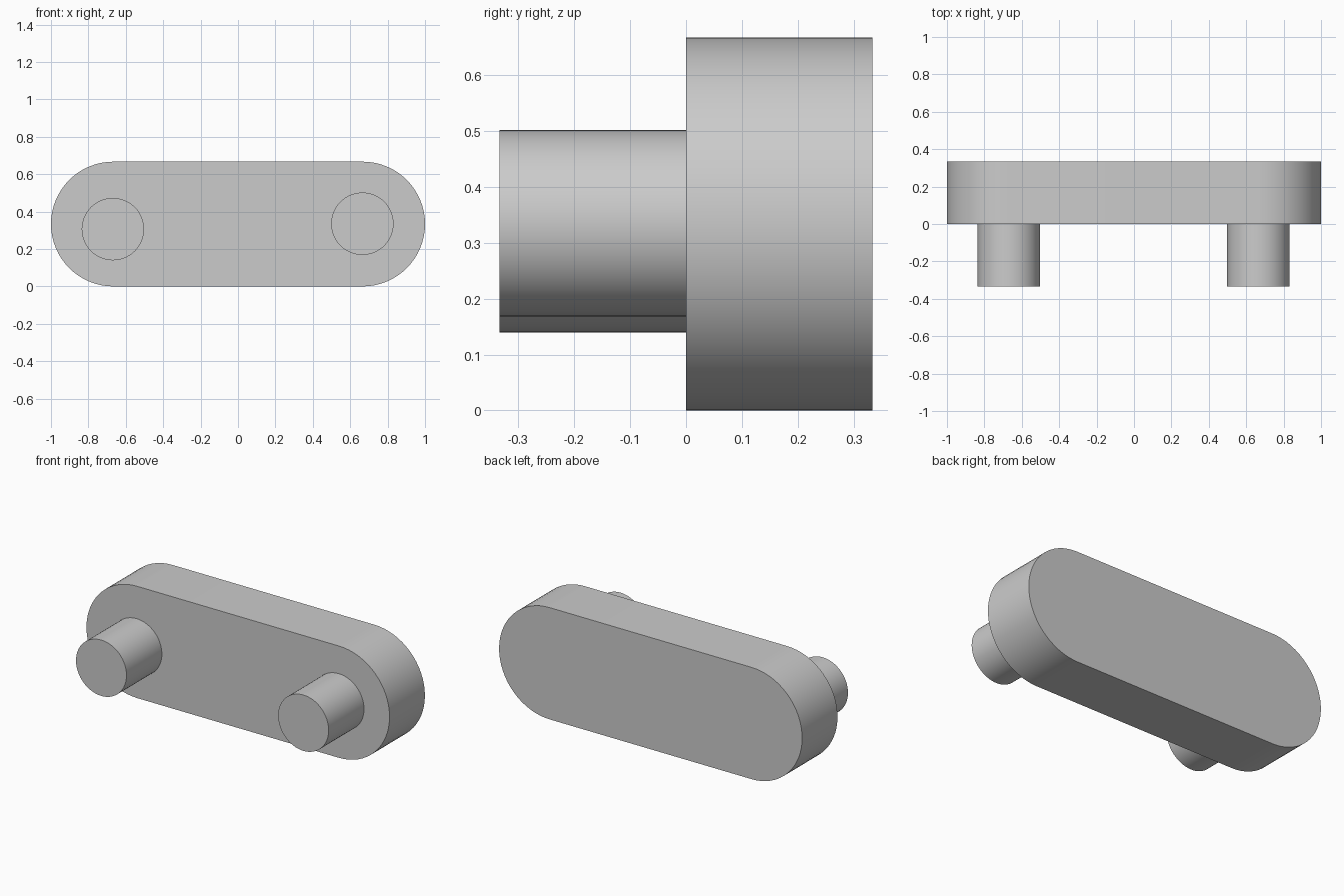
import bpy, bmesh
from math import cos, sin, pi

cube = bpy.data.objects.get("Cube")
if cube:
    bpy.data.objects.remove(cube, do_unlink=True)

# Single plain grey
grey = bpy.data.materials.new("plain grey")
grey.use_nodes = True
colour = (0.6, 0.6, 0.6, 1)
grey.diffuse_color = colour
grey.node_tree.nodes["Principled BSDF"].inputs["Base Color"].default_value = colour


def arc(cx, cz, radius, start, end, steps):
    """Points along an arc in the XZ plane, both ends included."""
    angles = [start + (end - start) * i / steps for i in range(steps + 1)]
    return [(cx + radius * cos(a), cz + radius * sin(a)) for a in angles]


def extrude_profile(name, outline, y_front, y_back):
    """Extrude a closed XZ outline along Y and shade its round walls."""
    bm = bmesh.new()
    face = bm.faces.new([bm.verts.new((x, y_front, z)) for x, z in outline])
    result = bmesh.ops.extrude_face_region(bm, geom=[face], use_keep_orig=True)
    moved = [v for v in result["geom"] if isinstance(v, bmesh.types.BMVert)]
    bmesh.ops.translate(bm, verts=moved, vec=(0, y_back - y_front, 0))
    bmesh.ops.recalc_face_normals(bm, faces=bm.faces)
    mesh = bpy.data.meshes.new(name)
    bm.to_mesh(mesh)
    bm.free()
    mesh.materials.append(grey)
    obj = bpy.data.objects.new(name, mesh)
    bpy.context.collection.objects.link(obj)
    bpy.ops.object.select_all(action="DESELECT")
    obj.select_set(True)
    bpy.context.view_layer.objects.active = obj
    bpy.ops.object.shade_smooth_by_angle(angle=pi / 6)
    return obj


DEPTH = 1 / 3
END_RADIUS = 1 / 3
PIN_RADIUS = 1 / 6

# Link plate with rounded ends
end_x = 1 - END_RADIUS
plate = (arc(end_x, END_RADIUS, END_RADIUS, -pi / 2, pi / 2, 32)
         + arc(-end_x, END_RADIUS, END_RADIUS, pi / 2, 3 * pi / 2, 32))
extrude_profile("link_plate", plate, 0, DEPTH)

# Pins on the front face; the right one sits slightly lower
for name, x, z in (("left_pin", 0.665, 0.335), ("right_pin", -0.669, 0.306)):
    circle = arc(x, z, PIN_RADIUS, 0, 2 * pi, 64)[:-1]
    extrude_profile(name, circle, -DEPTH, 0)
